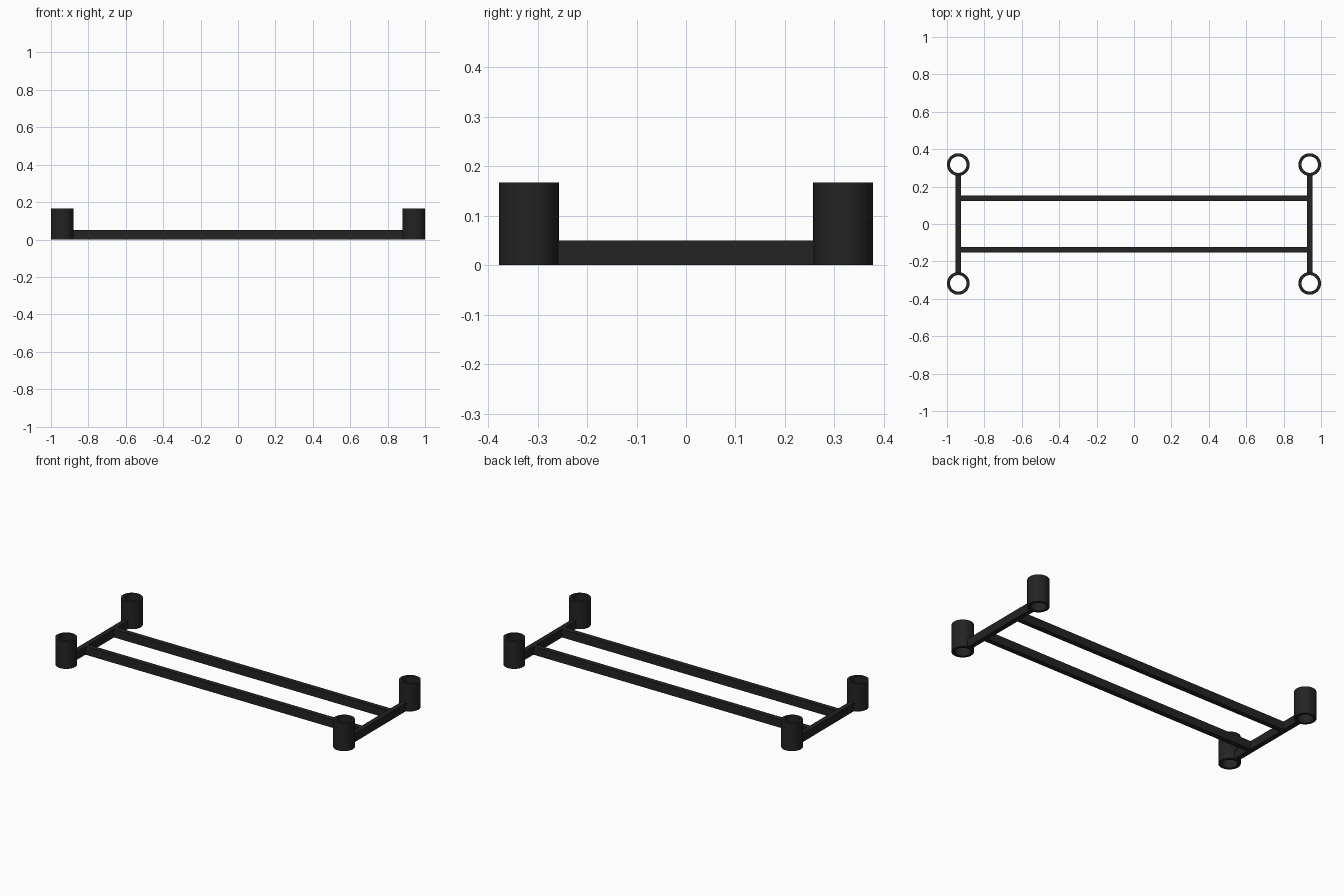
import bpy, bmesh, math

if "Cube" in bpy.data.objects:
    bpy.data.objects.remove(bpy.data.objects["Cube"])

black = bpy.data.materials.new("black_metal")
black.diffuse_color = (0.017, 0.017, 0.017, 1)
black.use_nodes = True
black.node_tree.nodes["Principled BSDF"].inputs["Base Color"].default_value = black.diffuse_color

POST_X, POST_Y = 0.9395, 0.3175
OUTER, INNER, POST_H = 0.0605, 0.044, 0.167
BAR_W, BAR_H, RAIL_Y = 0.03, 0.05, 0.138


def finish(name, bm, loc):
    bmesh.ops.recalc_face_normals(bm, faces=bm.faces)
    mesh = bpy.data.meshes.new(name)
    bm.to_mesh(mesh)
    bm.free()
    mesh.materials.append(black)
    obj = bpy.data.objects.new(name, mesh)
    obj.location = loc
    bpy.context.collection.objects.link(obj)
    return obj


def bar(name, size, loc):
    bm = bmesh.new()
    bmesh.ops.create_cube(bm, size=1)
    bmesh.ops.scale(bm, vec=size, verts=bm.verts)
    return finish(name, bm, loc)


def tube(name, loc, n=48):
    # Open sleeve: a rectangular wall section swept around the axis
    bm = bmesh.new()
    section = [(OUTER, 0), (OUTER, POST_H), (INNER, POST_H), (INNER, 0)]
    rings = []
    for i in range(n):
        a = 2 * math.pi * i / n
        rings.append([bm.verts.new((r * math.cos(a), r * math.sin(a), z))
                      for r, z in section])
    for i in range(n):
        p, q = rings[i], rings[(i + 1) % n]
        for j in range(4):
            k = (j + 1) % 4
            bm.faces.new((p[j], q[j], q[k], p[k]))
    obj = finish(name, bm, loc)
    bpy.ops.object.select_all(action='DESELECT')
    obj.select_set(True)
    bpy.context.view_layer.objects.active = obj
    bpy.ops.object.shade_smooth_by_angle(angle=math.radians(30))


for sx, side in ((-1, "left"), (1, "right")):
    # Corner sleeves
    for sy, end in ((-1, "front"), (1, "back")):
        tube(f"corner_sleeve_{side}_{end}", (sx * POST_X, sy * POST_Y, 0))
    # Short end bar, running into the sleeve walls
    length = 2 * (POST_Y - OUTER + 0.006)
    bar(f"end_bar_{side}", (BAR_W, length, BAR_H), (sx * POST_X, 0, BAR_H / 2))

# Long rails, butted between the end bars
for sy, end in ((-1, "front"), (1, "back")):
    bar(f"long_rail_{end}", (2 * POST_X - BAR_W, BAR_W, BAR_H),
        (0, sy * RAIL_Y, BAR_H / 2))
